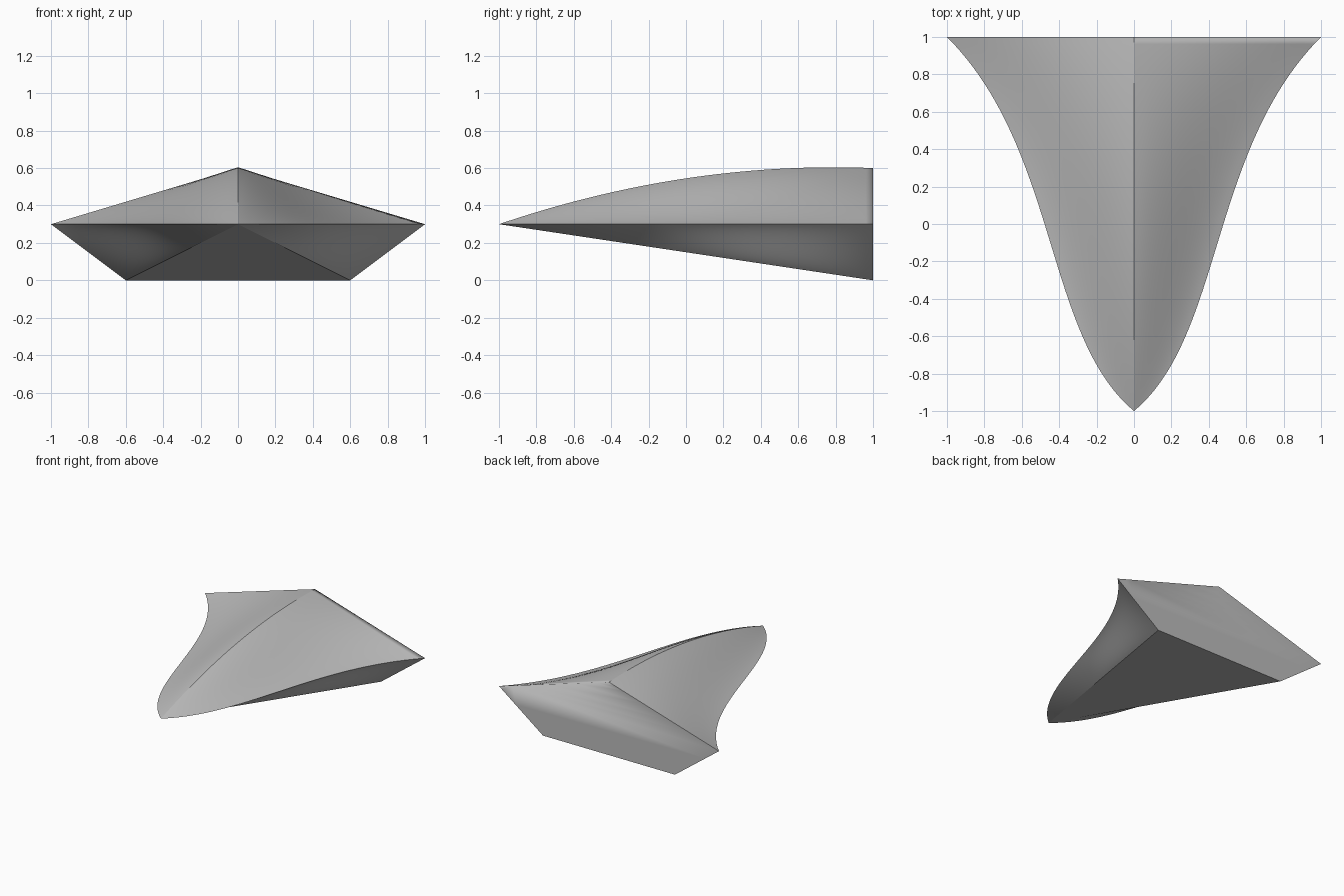
import bpy
import bmesh
from mathutils import Vector

if "Cube" in bpy.data.objects:
    bpy.data.objects.remove(bpy.data.objects["Cube"], do_unlink=True)

ROWS, COLS = 48, 16
MID = 0.3  # height of the nose and of the wide side edge


def edge_point(t):
    """Swept side edge, a cubic curve from the nose to the rear corner."""
    a, b, c, d = (1 - t) ** 3, 3 * t * (1 - t) ** 2, 3 * t * t * (1 - t), t ** 3
    return Vector((0.48 * b + 0.4 * c + d, -a - 0.6 * b + 0.4 * c + d, MID))


def ridge_point(t):
    """Arched centre line of the top at the same station."""
    y = edge_point(t).y
    s = (y + 1) / 2
    return Vector((0, y, MID + 0.68 * s - 0.38 * s * s))


def keel_point(t):
    """Straight lower edge running back to the base corner."""
    y = edge_point(t).y
    s = (y + 1) / 2
    return Vector((0.6 * s, y, MID * (1 - s)))


def section(a, b, u, slope):
    """Point between two rails, keeping a constant slope along both."""
    p = a.lerp(b, u)
    rise = abs(a.z - b.z)
    if rise > 0.001:
        k = max(0, 1 - slope * abs(a.x - b.x) / rise)
        blend = u + k * (u * u * (3 - 2 * u) - u)
        p.z = a.z + (b.z - a.z) * blend
    return p


bm = bmesh.new()
panel_id = bm.faces.layers.int.new("panel")


def add_panel(number, rail_a, rail_b, side, cols, slope):
    grid = []
    for i in range(ROWS + 1):
        a, b = rail_a(i / ROWS), rail_b(i / ROWS)
        row = [section(a, b, j / cols, slope) for j in range(cols + 1)]
        grid.append([bm.verts.new((p.x * side, p.y, p.z)) for p in row])
    for low, high in zip(grid, grid[1:]):
        for j in range(cols):
            face = bm.faces.new((low[j], low[j + 1], high[j + 1], high[j]))
            face[panel_id] = number


def keel_mirror(t):
    p = keel_point(t)
    return Vector((-p.x, p.y, p.z))


# Top and flank panels on both sides, then the flat underside
for n, side in enumerate((1, -1)):
    add_panel(1 + n, ridge_point, edge_point, side, COLS, 0.3)
    add_panel(3 + n, edge_point, keel_point, side, COLS, 0.75)
add_panel(5, keel_point, keel_mirror, 1, 1, 1)

# Weld the panels and close the flat rear
bmesh.ops.remove_doubles(bm, verts=bm.verts[:], dist=0.0005)
bmesh.ops.holes_fill(bm, edges=[e for e in bm.edges if e.is_boundary], sides=0)
bmesh.ops.recalc_face_normals(bm, faces=bm.faces[:])

# Smooth inside each panel, sharp where two panels meet
for face in bm.faces:
    face.smooth = True
for edge in bm.edges:
    edge.smooth = len({f[panel_id] for f in edge.link_faces}) == 1

mesh = bpy.data.meshes.new("hull")
bm.to_mesh(mesh)
bm.free()
hull = bpy.data.objects.new("hull", mesh)
bpy.context.collection.objects.link(hull)

grey = bpy.data.materials.new("plain grey")
grey.use_nodes = True
colour = (0.5, 0.5, 0.5, 1)
grey.diffuse_color = colour
grey.node_tree.nodes["Principled BSDF"].inputs["Base Color"].default_value = colour
mesh.materials.append(grey)
